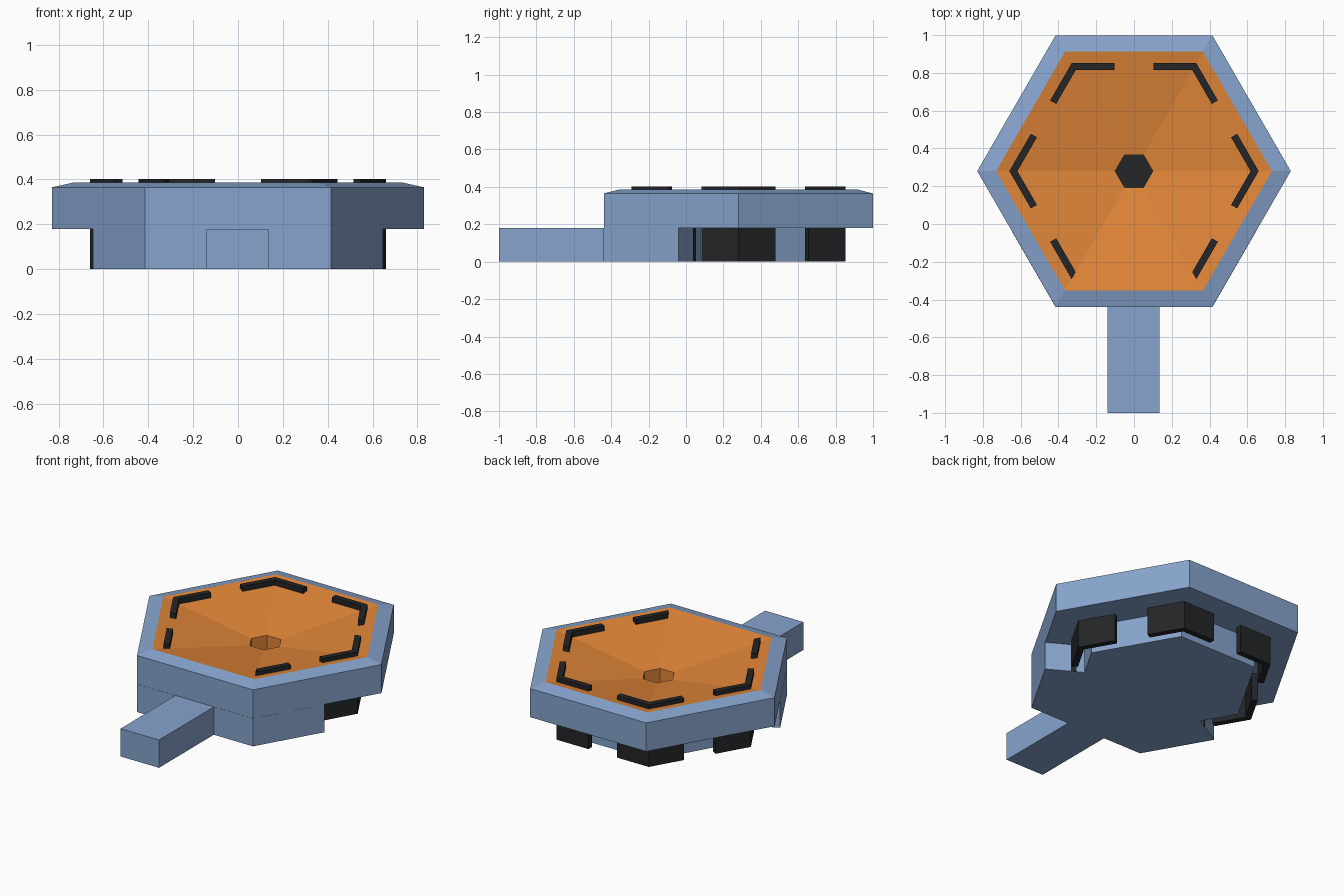
import bpy, bmesh, math
from mathutils import Vector

if "Cube" in bpy.data.objects:
    bpy.data.objects.remove(bpy.data.objects["Cube"])

CENTRE = Vector((0, 0.28))
C30 = math.cos(math.radians(30))


def material(name, rgb):
    m = bpy.data.materials.new(name)
    m.diffuse_color = (*rgb, 1)
    m.use_nodes = True
    m.node_tree.nodes["Principled BSDF"].inputs["Base Color"].default_value = m.diffuse_color
    return m


blue = material("blue", (0.24, 0.37, 0.61))
orange = material("orange", (0.76, 0.24, 0.04))
black = material("black", (0.017, 0.018, 0.02))


def finish(name, bm, mat, recalc=True):
    if recalc:
        bmesh.ops.recalc_face_normals(bm, faces=bm.faces)
    me = bpy.data.meshes.new(name)
    bm.to_mesh(me)
    bm.free()
    me.materials.append(mat)
    ob = bpy.data.objects.new(name, me)
    bpy.context.collection.objects.link(ob)
    return ob


def hex_point(r, k):
    a = math.radians(60 * k)
    return CENTRE + r * Vector((math.cos(a), math.sin(a)))


def hex_loft(name, rings, mat, cap_start=False):
    """Hexagonal skin through (radius, z) rings, listed bottom-out-up."""
    bm = bmesh.new()
    loops = [[bm.verts.new((*hex_point(r, k), z)) for k in range(6)] for r, z in rings]
    for a, b in zip(loops, loops[1:]):
        for k in range(6):
            j = (k + 1) % 6
            bm.faces.new((a[k], a[j], b[j], b[k]))
    if cap_start:
        bm.faces.new(loops[0][::-1])
    return finish(name, bm, mat, recalc=False)


def prism(name, pts, z0, z1, mat):
    bm = bmesh.new()
    lo = [bm.verts.new((p[0], p[1], z0)) for p in pts]
    hi = [bm.verts.new((p[0], p[1], z1)) for p in pts]
    n = len(pts)
    bm.faces.new(lo[::-1])
    bm.faces.new(hi)
    for i in range(n):
        j = (i + 1) % n
        bm.faces.new((lo[i], lo[j], hi[j], hi[i]))
    return finish(name, bm, mat)


# Housing: narrow foot, overhanging wall and chamfered rim
hex_loft("housing", [(0.56, 0), (0.56, 0.18), (0.83, 0.18), (0.83, 0.365), (0.73, 0.387)],
         blue, cap_start=True)

# Funnel sloping down to a central hole
hex_loft("funnel", [(0.73, 0.387), (0.1, 0.285), (0.1, 0.02)], orange)
prism("hole_floor", [hex_point(0.1, k) for k in range(6)], 0.01, 0.02, black)

# Front skirt carrying the housing wall down to the ground
side = [(0.415, -0.44), (0.646, -0.04), (0.43, 0.085)]
prism("front_skirt", side + [(-x, y) for x, y in reversed(side)], 0, 0.18, blue)

# Handle
prism("handle", [(-0.14, -1), (0.135, -1), (0.135, -0.43), (-0.14, -0.43)], 0, 0.18, blue)

# Corner brackets running through the housing
RO, TH, ARM = 0.66, 0.037, 0.228


def arm(k, step):
    """Outer and inner end of a bracket arm from corner k towards its neighbour."""
    d = (hex_point(1, k + step) - hex_point(1, k)).normalized()
    mid = (hex_point(1, k + step) + hex_point(1, k)) / 2 - CENTRE
    end = hex_point(RO, k) + d * ARM
    return end, end - mid.normalized() * TH


for k in range(6):
    corner, inner = hex_point(RO, k), hex_point(RO - TH / C30, k)
    pts = [corner]
    if k != 4:                     # arms along the front edge are left out
        pts += arm(k, 1)
    pts.append(inner)
    if k != 5:
        pts += reversed(arm(k, -1))
    prism(f"bracket_{k + 1}", pts, 0.001, 0.402, black)

# Dark liner ends showing at the cut ends of the skirt
for s, label in ((1, "right"), (-1, "left")):
    pts = [(0.518, 0.034), (0.486, 0.053), (0.474, 0.032), (0.506, 0.013)]
    prism(f"skirt_liner_{label}", [(s * x, y) for x, y in pts], 0.001, 0.179, black)
